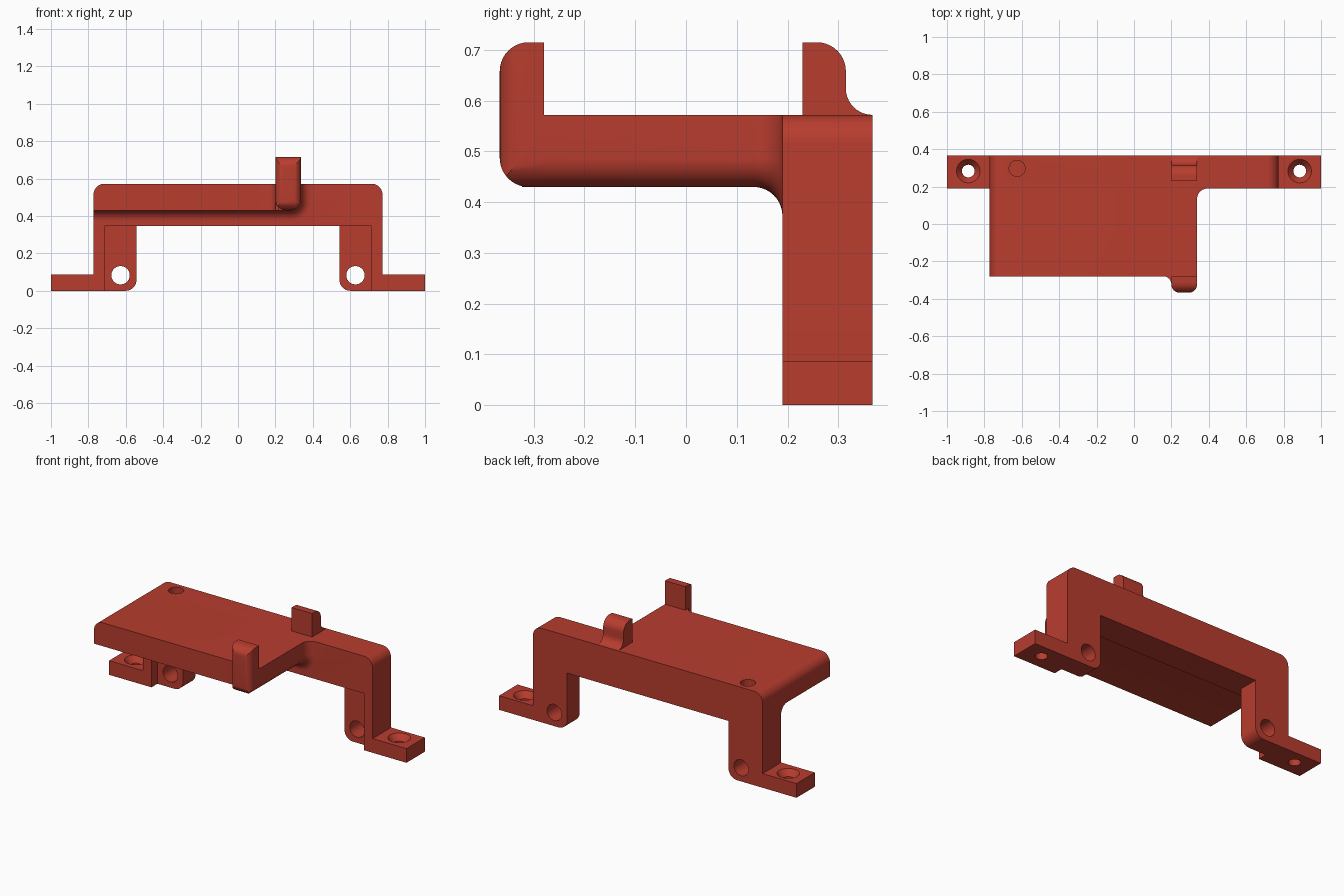
import bpy, bmesh, math

if "Cube" in bpy.data.objects:
    bpy.data.objects.remove(bpy.data.objects["Cube"])

R = 0.057          # common edge radius
SEG = 10

red = bpy.data.materials.new("brick_red")
red.diffuse_color = (0.48, 0.046, 0.028, 1)
red.use_nodes = True
red.node_tree.nodes["Principled BSDF"].inputs["Base Color"].default_value = red.diffuse_color


def outline(corners):
    """Right-angled outline; a third value on a corner is its radius."""
    pts = []
    for i, c in enumerate(corners):
        if len(c) == 2:
            pts.append(c)
            continue
        x, y, r = c
        unit = []
        for q in (corners[i - 1], corners[(i + 1) % len(corners)]):
            dx, dy = q[0] - x, q[1] - y
            n = math.hypot(dx, dy)
            unit.append((dx / n, dy / n))
        (ax, ay), (bx, by) = unit
        for k in range(SEG + 1):
            t = math.pi / 2 * k / SEG
            pts.append((x + r * (ax * (1 - math.sin(t)) + bx * (1 - math.cos(t))),
                        y + r * (ay * (1 - math.sin(t)) + by * (1 - math.cos(t)))))
    return pts


PLACE = {"x": lambda u, v, w: (w, u, v),
         "y": lambda u, v, w: (u, w, v),
         "z": lambda u, v, w: (u, v, w)}


def loft(name, axis, rings):
    """Closed solid through (position, outline) rings along an axis."""
    bm = bmesh.new()
    rows = [[bm.verts.new(PLACE[axis](u, v, w)) for u, v in ring] for w, ring in rings]
    n = len(rows[0])
    for a, b in zip(rows, rows[1:]):
        for i in range(n):
            j = (i + 1) % n
            bm.faces.new((a[i], a[j], b[j], b[i]))
    bm.faces.new(rows[0])
    bm.faces.new(rows[-1])
    bmesh.ops.recalc_face_normals(bm, faces=bm.faces)
    me = bpy.data.meshes.new(name)
    bm.to_mesh(me)
    bm.free()
    me.materials.append(red)
    ob = bpy.data.objects.new(name, me)
    bpy.context.collection.objects.link(ob)
    return ob


def prism(name, axis, lo, hi, corners):
    ring = outline(corners)
    return loft(name, axis, [(lo, ring), (hi, ring)])


def circle(u, v, r, n=40):
    return [(u + r * math.cos(2 * math.pi * k / n), v + r * math.sin(2 * math.pi * k / n))
            for k in range(n)]


def combine(ob, other, op):
    mod = ob.modifiers.new(op, "BOOLEAN")
    mod.operation, mod.object, mod.solver = op, other, "EXACT"
    bpy.context.view_layer.objects.active = ob
    bpy.ops.object.modifier_apply(modifier=mod.name)
    bpy.data.objects.remove(other)


# Bridge with legs and side flanges
half = [(0.543, 0.345), (0.543, 0, R), (1, 0), (1, 0.086), (0.772, 0.086), (0.772, 0.572, R)]
body = prism("mounting_bracket", "y", 0.19, 0.367,
             half + [(-c[0],) + c[1:] for c in reversed(half)])


# Platform, flaring into the bridge with a fillet
def platform_section(d):
    return outline([(-0.772, 0.43 - d), (0.337 + d, 0.43 - d, R + d),
                    (0.337 + d, 0.572), (-0.772, 0.572, R)])


rings = [(-0.28, platform_section(0))]
for k in range(SEG + 1):
    t = math.pi / 2 * k / SEG
    rings.append((0.19 - R + R * math.sin(t), platform_section(R * (1 - math.cos(t)))))
platform = loft("platform", "y", rings)

# Front hook, rounded in plan, side and front directions
hook = prism("front_hook", "z", 0.4, 0.8,
             [(0.2, -0.28), (0.2, -0.367, 0.043), (0.337, -0.367, 0.043), (0.337, -0.28)])
combine(hook, prism("side_shape", "x", 0, 0.6,
                    [(-0.367, 0.43, R), (-0.28, 0.43), (-0.28, 0.715), (-0.367, 0.715, R)]),
        "INTERSECT")
combine(hook, prism("front_shape", "y", -0.5, -0.1,
                    [(0.2, 0.43, R), (0.337, 0.43, R), (0.337, 0.9), (0.2, 0.9)]),
        "INTERSECT")

# Fillet between hook and platform front
fillet = prism("hook_fillet", "z", 0.43, 0.572,
               [(0.157, -0.28), (0.2, -0.28, 0.043), (0.2, -0.323), (0.25, -0.323),
                (0.25, -0.28)][1:2] and
               [(0.1, -0.28), (0.2, -0.28, 0.043), (0.2, -0.323), (0.22, -0.323),
                (0.22, -0.27), (0.1, -0.27)])

# Rear clip with a filleted foot
clip = prism("rear_clip", "x", 0.2, 0.337,
             [(0.23, 0.55), (0.367, 0.55), (0.367, 0.572), (0.315, 0.572, 0.052),
              (0.315, 0.715, R), (0.23, 0.715)])

for part in (platform, hook, fillet, clip):
    combine(body, part, "UNION")

for s in (-1, 1):
    # Recess in the front of each leg
    x0, x1 = sorted((s * 0.4, s * 0.715))
    combine(body, prism("recess", "y", 0.1, 0.247,
                        [(x0, -0.1), (x1, -0.1), (x1, 0.345), (x0, 0.345)]), "DIFFERENCE")
    # Cross hole through each leg
    hole = circle(s * 0.628, 0.083, 0.049)
    combine(body, loft("leg_hole", "y", [(0.1, hole), (0.5, hole)]), "DIFFERENCE")
    # Countersunk screw hole in each flange
    combine(body, loft("screw_hole", "z", [(z, circle(s * 0.886, 0.283, r)) for z, r in
                       ((-0.1, 0.034), (0.05, 0.034), (0.086, 0.063), (0.12, 0.063))]),
            "DIFFERENCE")

# Shallow round pocket in the platform
pocket = circle(-0.625, 0.297, 0.043)
combine(body, loft("pocket", "z", [(0.53, pocket), (0.7, pocket)]), "DIFFERENCE")

bpy.ops.object.select_all(action="DESELECT")
body.select_set(True)
bpy.context.view_layer.objects.active = body
bpy.ops.object.shade_smooth_by_angle(angle=math.radians(30))
